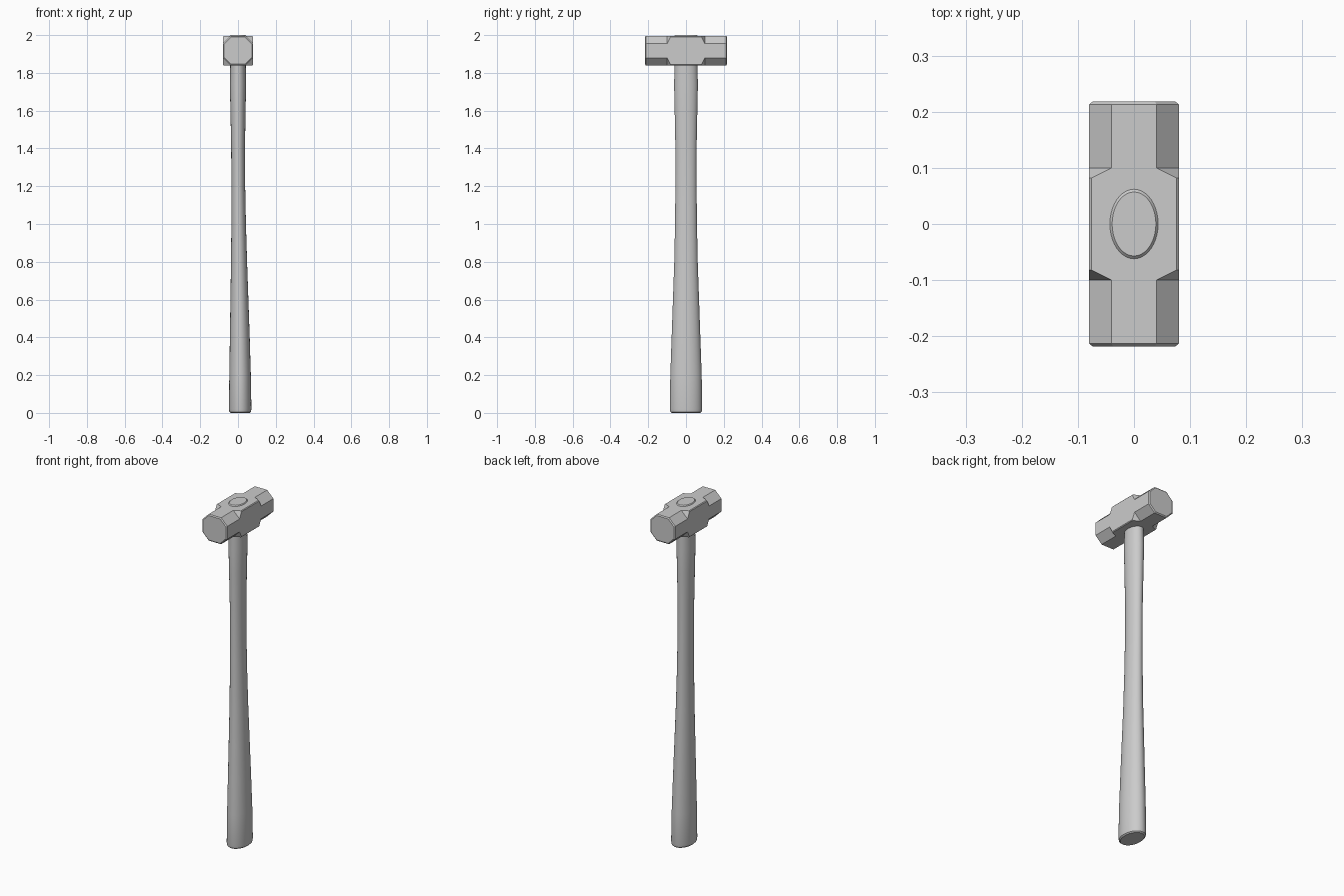
import bpy, bmesh, math

if "Cube" in bpy.data.objects:
    bpy.data.objects.remove(bpy.data.objects["Cube"])

grey = bpy.data.materials.new("plain grey")
grey.diffuse_color = (0.6, 0.6, 0.6, 1)
grey.use_nodes = True
grey.node_tree.nodes["Principled BSDF"].inputs["Base Color"].default_value = grey.diffuse_color


def make_object(name, bm):
    bmesh.ops.recalc_face_normals(bm, faces=bm.faces[:])
    mesh = bpy.data.meshes.new(name)
    bm.to_mesh(mesh)
    bm.free()
    mesh.materials.append(grey)
    obj = bpy.data.objects.new(name, mesh)
    bpy.context.collection.objects.link(obj)
    return obj


def bridge(bm, a, b):
    n = len(a)
    for i in range(n):
        bm.faces.new((a[i], a[(i + 1) % n], b[(i + 1) % n], b[i]))


# Hammer head: square middle block flowing into octagonal striking ends
HALF_X, CUT, BOTTOM, TOP = 0.08, 0.04, 1.84, 1.995
MID, HALF_Z = (BOTTOM + TOP) / 2, (TOP - BOTTOM) / 2


def octagon(bm, y, inset=0.0):
    w, h, c = HALF_X - inset, HALF_Z - inset, CUT - 0.6 * inset
    pts = [(w, h - c), (w - c, h), (c - w, h), (-w, h - c),
           (-w, c - h), (c - w, -h), (w - c, -h), (w, c - h)]
    return [bm.verts.new((x, y, MID + z)) for x, z in pts]


bm = bmesh.new()
rings = {s: octagon(bm, s * 0.1) for s in (-1, 1)}
for s in (-1, 1):
    for sx in (-1, 1):
        for sz in (-1, 1):
            # slightly blunted block corners
            for dx, dz in ((0.004, 0), (0, 0.004)):
                bm.verts.new((sx * (HALF_X - dx), s * 0.082,
                              MID + sz * (HALF_Z - dz)))
bmesh.ops.convex_hull(bm, input=bm.verts[:])
bmesh.ops.dissolve_limit(bm, angle_limit=math.radians(1),
                         verts=bm.verts[:], edges=bm.edges[:])
caps = [f for f in bm.faces if all(abs(abs(v.co.y) - 0.1) < 1e-4 for v in f.verts)]
bmesh.ops.delete(bm, geom=caps, context='FACES_ONLY')
for s in (-1, 1):
    outer = octagon(bm, s * 0.213)
    face = octagon(bm, s * 0.218, 0.006)
    bridge(bm, rings[s], outer)
    bridge(bm, outer, face)
    bm.faces.new(face)
make_object("hammer_head", bm)

# Handle: oval sections as (height, left x, right x, half depth)
SECTIONS = [
    (0.0, -0.040, 0.062, 0.076), (0.006, -0.046, 0.069, 0.083),
    (0.02, -0.048, 0.071, 0.086), (0.2, -0.046, 0.068, 0.083),
    (0.4, -0.043, 0.062, 0.076), (0.6, -0.040, 0.055, 0.069),
    (0.8, -0.037, 0.048, 0.062), (1.0, -0.035, 0.042, 0.058),
    (1.2, -0.035, 0.038, 0.056), (1.4, -0.036, 0.037, 0.056),
    (1.6, -0.040, 0.040, 0.060), (1.74, -0.043, 0.043, 0.063),
    (1.84, -0.041, 0.041, 0.060), (1.9, -0.043, 0.043, 0.062),
    (1.995, -0.043, 0.043, 0.062), (2.0, -0.039, 0.039, 0.057),
]
SIDES = 40
bm = bmesh.new()
loops = []
for z, left, right, depth in SECTIONS:
    cx, rx = (left + right) / 2, (right - left) / 2
    loops.append([bm.verts.new((cx + rx * math.cos(2 * math.pi * i / SIDES),
                                depth * math.sin(2 * math.pi * i / SIDES), z))
                  for i in range(SIDES)])
for a, b in zip(loops, loops[1:]):
    bridge(bm, a, b)
bm.faces.new(loops[0])
bm.faces.new(loops[-1])
handle = make_object("handle", bm)
bpy.context.view_layer.objects.active = handle
handle.select_set(True)
bpy.ops.object.shade_smooth_by_angle(angle=math.radians(30))
